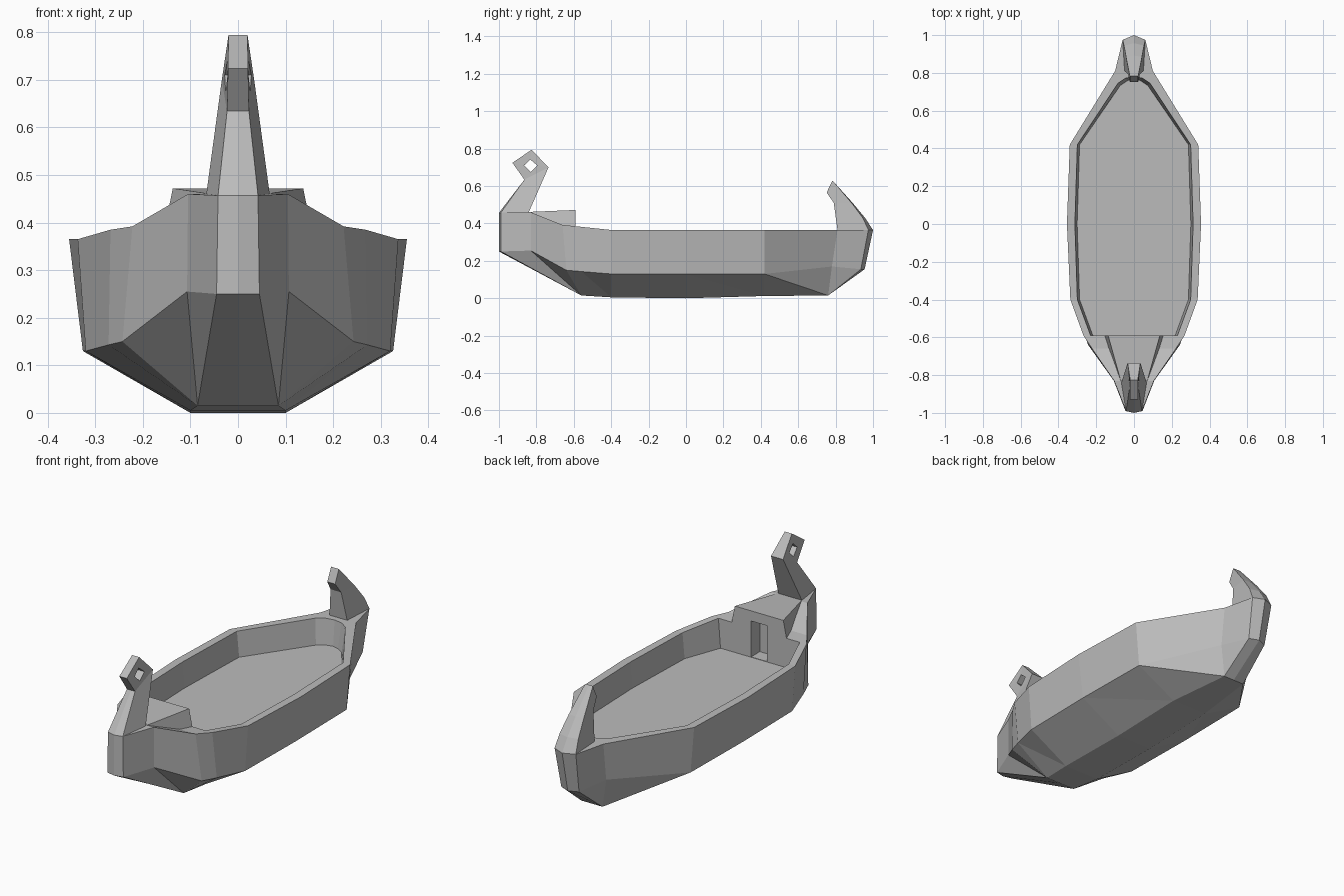
import bpy
import bmesh

cube = bpy.data.objects.get("Cube")
if cube:
    bpy.data.objects.remove(cube, do_unlink=True)

GREY = (0.5, 0.5, 0.5, 1)
grey = bpy.data.materials.new("plain_grey")
grey.use_nodes = True
grey.diffuse_color = GREY
grey.node_tree.nodes["Principled BSDF"].inputs["Base Color"].default_value = GREY


class Builder:
    """Collects faces given as points, sharing equal corners."""

    def __init__(self):
        self.bm = bmesh.new()
        self.verts = {}

    def face(self, *points):
        corners = []
        for p in points:
            key = tuple(round(c, 4) + 0.0 for c in p)
            if key not in self.verts:
                self.verts[key] = self.bm.verts.new(key)
            if self.verts[key] not in corners:
                corners.append(self.verts[key])
        if len(corners) > 2 and not self.bm.faces.get(corners):
            self.bm.faces.new(corners)

    def strip(self, a, b, split=False):
        for i in range(len(a) - 1):
            if split:
                self.face(a[i], a[i + 1], b[i + 1])
                self.face(a[i], b[i + 1], b[i])
            else:
                self.face(a[i], a[i + 1], b[i + 1], b[i])

    def finish(self, name):
        bmesh.ops.recalc_face_normals(self.bm, faces=self.bm.faces)
        mesh = bpy.data.meshes.new(name)
        self.bm.to_mesh(mesh)
        self.bm.free()
        obj = bpy.data.objects.new(name, mesh)
        mesh.materials.append(grey)
        bpy.context.collection.objects.link(obj)
        return obj


def centre(rail):
    return [(0, y, z) for x, y, z in rail]


def side_profile(name, points, sides):
    """Symmetric solid from side faces; points are y, z, half width, centre bulge."""
    b = Builder()
    cols = [[(s * w, y + (0 if s else g), z) for y, z, w, g in points] for s in (-1, 0, 1)]
    edges = {}
    for f in sides:
        for i, j in zip(f, f[1:] + f[:1]):
            key = frozenset((i, j))
            edges[key] = edges.get(key, 0) + 1
        for col in (cols[0], cols[2]):
            b.face(*[col[i] for i in f])
    # outline edges are carried across the width
    for key, count in edges.items():
        if count == 1:
            i, j = key
            for k in (0, 1):
                b.face(cols[k][i], cols[k][j], cols[k + 1][j], cols[k + 1][i])
    return b.finish(name)


# Hull rails from bow to stern
top = [(0, -1, .457), (.042, -.99, .457), (.105, -.83, .46), (.222, -.66, .392),
       (.268, -.59, .385), (.337, -.4, .365), (.355, 0, .365), (.34, .42, .365),
       (.1, .81, .365), (.06, .975, .365), (0, 1, .365)]
chine = [(0, -1, .25), (.045, -.99, .25), (.107, -.83, .255), (.243, -.64, .15),
         (.272, -.56, .143), (.32, -.4, .13), (.326, 0, .13), (.32, .42, .13),
         (.095, .78, .17), (.05, .935, .155), (0, .955, .155)]
forefoot = (.085, -.56, .015)
bottom = chine[:2] + [forefoot] * 3 + [(.1, -.4, .005), (.1, 0, 0), (.1, .42, .012),
                                       (.06, .76, .015)] + chine[9:]
keel = [chine[0]] * 2 + centre(bottom[2:9]) + [chine[10]] * 2
rim = [(.23, -.59, .385), (.3, -.4, .365), (.313, 0, .365), (.3, .42, .365),
       (.085, .745, .365), (.045, .772, .365), (0, .78, .365)]
FLOOR = .235
floor = [(max(x - .012, 0), y if y < .7 else y - .012, FLOOR) for x, y, z in rim]
deck_mid = centre(top[:4])
wall_top, wall_foot = (0, -.59, .385), (0, -.59, FLOOR)

h = Builder()
for s in (1, -1):
    def side(rail):
        return [(s * x, y, z) for x, y, z in rail]
    t, c, k, r, f = map(side, (top, chine, bottom, rim, floor))
    h.strip(t, c)
    h.strip(c, k, split=True)
    h.strip(k, keel)
    h.strip(t[4:], r)
    h.strip(r, f)
    h.face(wall_foot, *f)
    # foredeck and the wall behind it
    h.strip(t[:4], deck_mid)
    h.face(t[3], t[4], r[0], wall_top, deck_mid[3])
    h.face(r[0], f[0], wall_foot, wall_top)
hull = h.finish("hull")

# Raised cabin on the foredeck
c = Builder()
front = [(-.085, -.83, .37), (-.07, -.83, .462), (.07, -.83, .462), (.085, -.83, .37)]
back = [(-.158, -.59, .37), (-.137, -.59, .472), (.137, -.59, .472), (.158, -.59, .37)]
c.strip(front + front[:1], back + back[:1])
c.face(*front)
c.face(*back)
cabin = c.finish("cabin")

# Doorway cut into the wall and cabin
d = Builder()
near, far = [[(x, y, z) for x, z in ((-.045, FLOOR + .002), (.045, FLOOR + .002),
                                     (.045, .42), (-.045, .42))] for y in (-.66, -.55)]
d.strip(near + near[:1], far + far[:1])
d.face(*near)
d.face(*far)
door = d.finish("doorway_cutter")
door.hide_render = True
door.hide_viewport = True
door.display_type = 'WIRE'
for obj in (hull, cabin):
    cut = obj.modifiers.new("doorway", 'BOOLEAN')
    cut.operation = 'DIFFERENCE'
    cut.solver = 'EXACT'
    cut.object = door

# Bow neck with a pierced head
side_profile("bow_neck", [
    (-.99, .457, .042, -.01), (-.842, .457, .067, 0),
    (-.864, .634, .023, 0), (-.928, .724, .021, 0),
    (-.826, .794, .02, 0), (-.735, .70, .034, 0),
    (-.83, .675, .026, 0), (-.866, .71, .022, 0),
    (-.833, .742, .022, 0), (-.795, .71, .028, 0)],
    [[0, 1, 5, 2], [2, 3, 7, 6], [3, 4, 8, 7], [4, 5, 9, 8], [5, 2, 6, 9]])

# Curved stern post
side_profile("stern_post", [
    (.81, .365, .05, 0), (.975, .365, .06, .025),
    (.945, .43, .053, .012), (.885, .51, .042, .006),
    (.783, .63, .022, 0), (.752, .565, .022, 0), (.79, .51, .03, 0)],
    [[0, 1, 2, 3, 6], [3, 4, 5, 6]])
